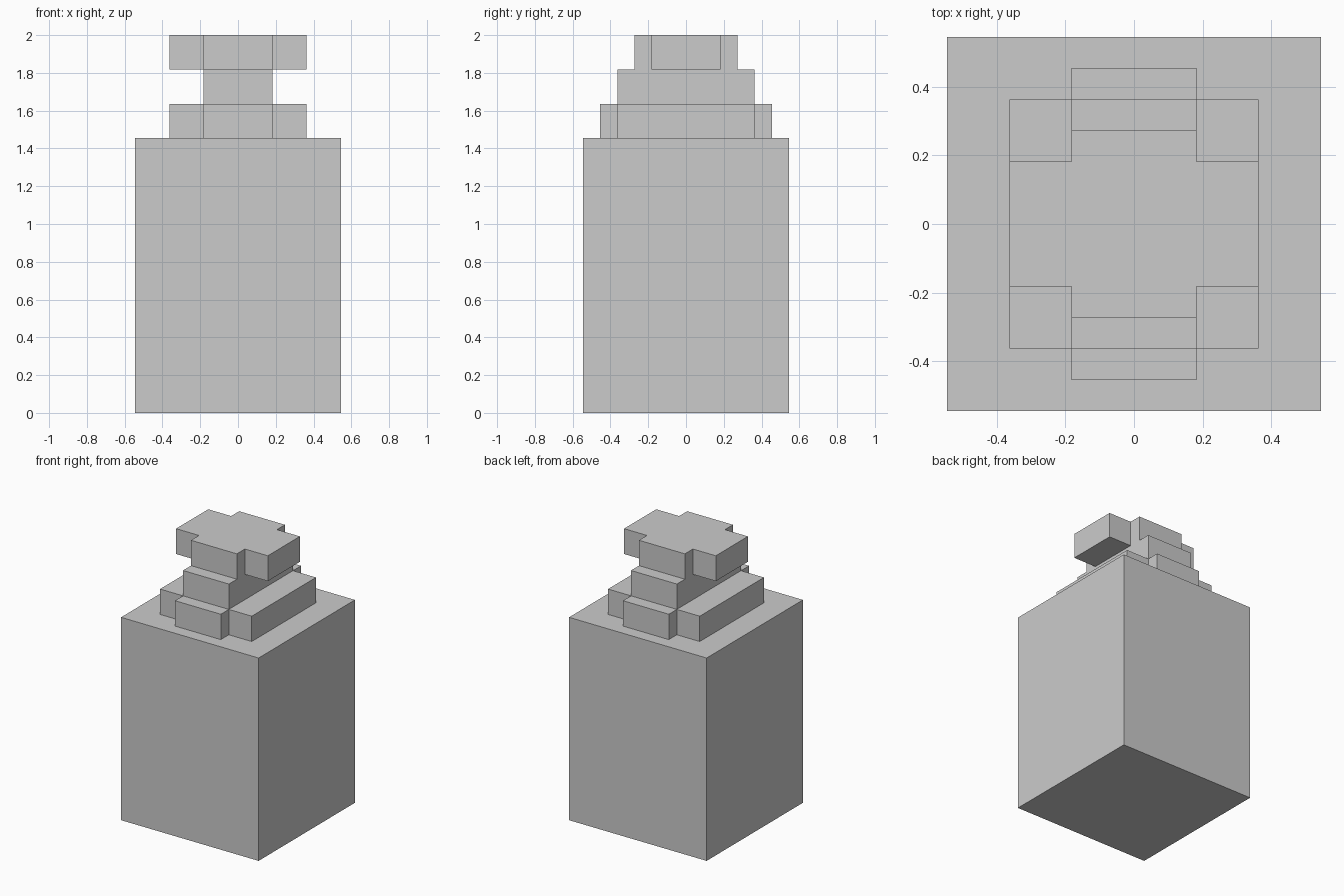
import bpy, bmesh

if "Cube" in bpy.data.objects:
    bpy.data.objects.remove(bpy.data.objects["Cube"])

U = 2 / 11  # grid unit: the model is 11 units tall


def prism(name, outline, z0, z1):
    """Extrude a flat outline (in grid units) from z0 to z1."""
    bm = bmesh.new()
    base = bm.faces.new([bm.verts.new((x * U, y * U, z0 * U)) for x, y in outline])
    top = bmesh.ops.extrude_face_region(bm, geom=[base], use_keep_orig=True)["geom"]
    verts = [v for v in top if isinstance(v, bmesh.types.BMVert)]
    bmesh.ops.translate(bm, verts=verts, vec=(0, 0, (z1 - z0) * U))
    bmesh.ops.recalc_face_normals(bm, faces=bm.faces)
    mesh = bpy.data.meshes.new(name)
    bm.to_mesh(mesh)
    bm.free()
    obj = bpy.data.objects.new(name, mesh)
    bpy.context.collection.objects.link(obj)
    return obj


def rect(x, y):
    return [(-x, -y), (x, -y), (x, y), (-x, y)]


def cross(x_in, y_out, x_out, y_in):
    """Rectangle x_out by y_out with its four corners notched."""
    q = [(x_out, y_in), (x_in, y_in), (x_in, y_out)]
    return (q + [(-x, y) for x, y in q[::-1]]
            + [(-x, -y) for x, y in q] + [(x, -y) for x, y in q[::-1]])


# Large square body
prism("body", rect(3, 3), 0, 8)
# Notched collar on top of the body
prism("collar", cross(1, 2.5, 2, 2), 8, 9)
# Narrow neck
prism("neck", rect(1, 2), 9, 10)
# Cross-shaped cap
prism("cap", cross(1, 1.5, 2, 1), 10, 11)
